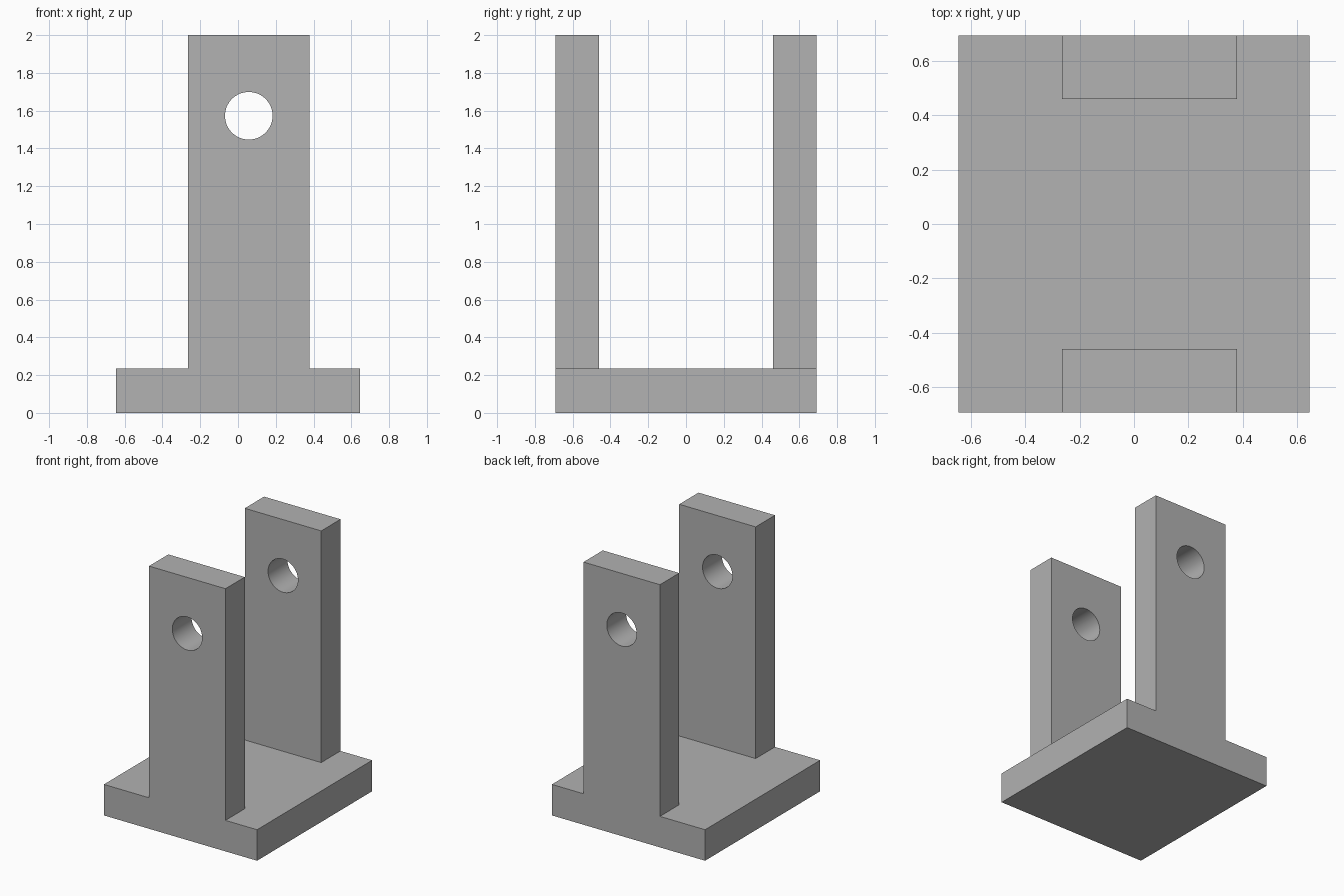
import bpy
from math import radians

cube = bpy.data.objects.get("Cube")
if cube:
    bpy.data.objects.remove(cube, do_unlink=True)

grey = bpy.data.materials.new("plain grey")
grey.use_nodes = True
color = (0.445, 0.445, 0.445, 1)
grey.diffuse_color = color
grey.node_tree.nodes["Principled BSDF"].inputs["Base Color"].default_value = color

WIDTH, DEPTH = 1.29, 1.384
BASE_TOP, HEIGHT = 0.236, 2.0
POST_WIDTH, POST_DEPTH, POST_X = 0.644, 0.232, 0.057
HOLE_Z, HOLE_RADIUS = 1.573, 0.126


def box(name, center, size):
    """Add a box with its size baked into the mesh."""
    bpy.ops.mesh.primitive_cube_add(size=1, location=center)
    obj = bpy.context.object
    obj.name = name
    obj.scale = size
    bpy.ops.object.transform_apply(location=False, rotation=False, scale=True)
    obj.data.materials.append(grey)
    return obj


def drill(obj, y):
    """Cut the round pin hole through a post from front to back."""
    bpy.ops.mesh.primitive_cylinder_add(
        vertices=64, radius=HOLE_RADIUS, depth=POST_DEPTH * 2,
        location=(POST_X, y, HOLE_Z), rotation=(radians(90), 0, 0))
    cutter = bpy.context.object
    cutter.name = "hole_cutter"
    cutter.hide_render = True
    cutter.data.materials.append(grey)
    cut = obj.modifiers.new("pin hole", "BOOLEAN")
    cut.operation = "DIFFERENCE"
    cut.solver = "EXACT"
    cut.object = cutter
    bpy.ops.object.select_all(action="DESELECT")
    obj.select_set(True)
    bpy.context.view_layer.objects.active = obj
    bpy.ops.object.modifier_apply(modifier=cut.name)
    bpy.data.objects.remove(cutter, do_unlink=True)
    bpy.ops.object.shade_smooth_by_angle(angle=radians(30))


# Base plate
box("base_plate", (0, 0, BASE_TOP / 2), (WIDTH, DEPTH, BASE_TOP))

# Two drilled posts, flush with the front and back edges of the plate
for name, side in (("front_post", -1), ("back_post", 1)):
    y = side * (DEPTH - POST_DEPTH) / 2
    post = box(name, (POST_X, y, (BASE_TOP + HEIGHT) / 2),
               (POST_WIDTH, POST_DEPTH, HEIGHT - BASE_TOP))
    drill(post, y)
